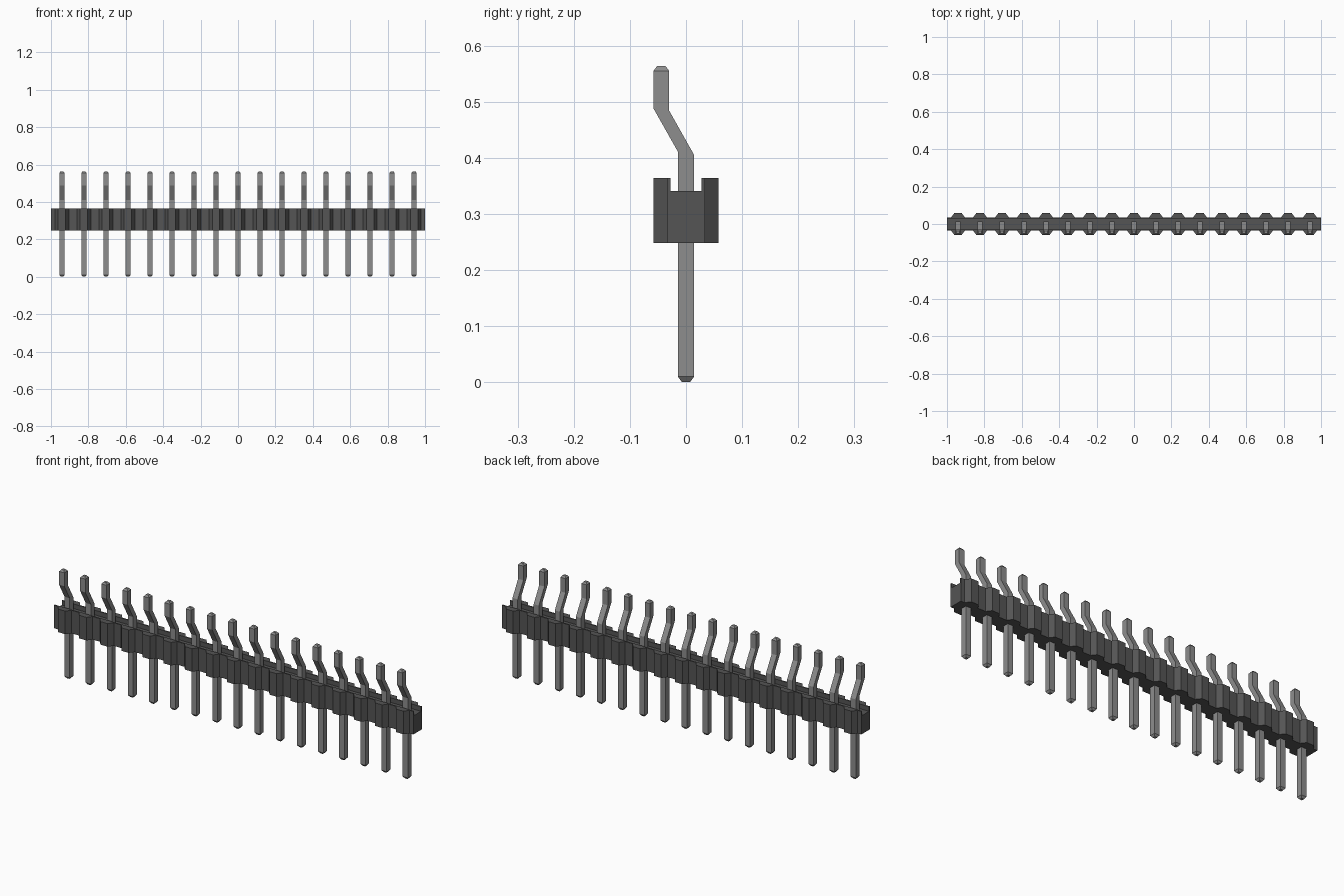
import bpy, bmesh

cube = bpy.data.objects.get("Cube")
if cube:
    bpy.data.objects.remove(cube, do_unlink=True)

COUNT = 17
PITCH = 2 / COUNT
centres = [(i - (COUNT - 1) / 2) * PITCH for i in range(COUNT)]


def material(name, rgb):
    m = bpy.data.materials.new(name)
    m.use_nodes = True
    m.diffuse_color = (*rgb, 1)
    m.node_tree.nodes["Principled BSDF"].inputs["Base Color"].default_value = (*rgb, 1)
    return m


def mesh_object(name, bm, mat):
    bmesh.ops.recalc_face_normals(bm, faces=bm.faces[:])
    me = bpy.data.meshes.new(name)
    bm.to_mesh(me)
    bm.free()
    me.materials.append(mat)
    ob = bpy.data.objects.new(name, me)
    bpy.context.collection.objects.link(ob)
    return ob


plastic = material("dark grey plastic", (0.09, 0.09, 0.09))
metal = material("grey metal", (0.27, 0.27, 0.27))

# Housing: scalloped outline with one chamfered bulge per pin, extruded upward
bulge = [(-0.038, 0.034), (-0.020, 0.058), (0.020, 0.058), (0.038, 0.034)]
back = [(-1, 0.034)] + [(c + x, y) for c in centres for x, y in bulge] + [(1, 0.034)]
outline = back + [(x, -y) for x, y in reversed(back)]
bm = bmesh.new()
base = bm.faces.new([bm.verts.new((x, y, 0.248)) for x, y in outline])
top = bmesh.ops.extrude_face_region(bm, geom=[base], use_keep_orig=True)["geom"]
bmesh.ops.translate(bm, vec=(0, 0, 0.116),
                    verts=[g for g in top if isinstance(g, bmesh.types.BMVert)])
housing = mesh_object("housing", bm, plastic)

# Channel along the top of the housing
bm = bmesh.new()
bmesh.ops.create_cube(bm, size=1)
bmesh.ops.scale(bm, vec=(2.2, 0.055, 0.1), verts=bm.verts)
bmesh.ops.translate(bm, vec=(0, 0, 0.391), verts=bm.verts)
cutter = mesh_object("channel_cutter", bm, plastic)
cutter.hide_render = True
cut = housing.modifiers.new("channel", 'BOOLEAN')
cut.operation = 'DIFFERENCE'
cut.solver = 'EXACT'
cut.object = cutter
bpy.context.view_layer.objects.active = housing
bpy.ops.object.modifier_apply(modifier=cut.name)
bpy.data.objects.remove(cutter, do_unlink=True)

# Pin: square rings (half width, front y, front z, back y, back z), cranked forward
W = 0.0145
rings = [
    (0.007, -0.007, 0, 0.007, 0),
    (W, -W, 0.010, W, 0.010),
    (W, -W, 0.411, W, 0.405),
    (W, -0.058, 0.488, -0.030, 0.484),
    (W, -0.058, 0.555, -0.030, 0.555),
    (0.007, -0.051, 0.564, -0.037, 0.564),
]
bm = bmesh.new()
loops = [[bm.verts.new(p) for p in ((-w, fy, fz), (w, fy, fz), (w, by, bz), (-w, by, bz))]
         for w, fy, fz, by, bz in rings]
for lower, upper in zip(loops, loops[1:]):
    for k in range(4):
        n = (k + 1) % 4
        bm.faces.new((lower[k], lower[n], upper[n], upper[k]))
bm.faces.new(loops[0])
bm.faces.new(loops[-1])
pin = mesh_object("pin_1", bm, metal)
pin.location.x = centres[0]

# Repeat the pin along the housing
for i, c in enumerate(centres[1:], 2):
    copy = bpy.data.objects.new(f"pin_{i}", pin.data)
    copy.location.x = c
    bpy.context.collection.objects.link(copy)
